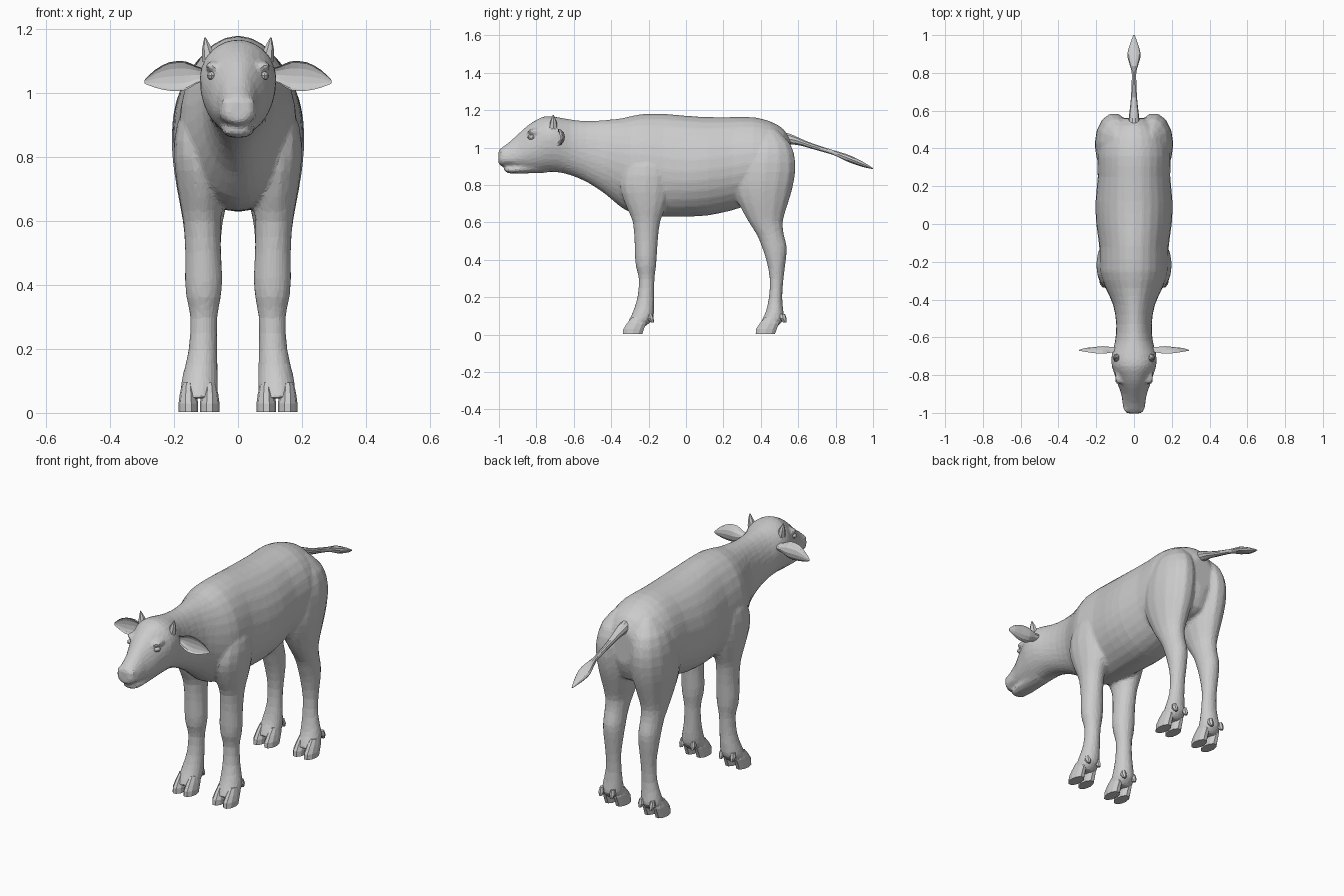
import bpy, bmesh, math
from mathutils import Vector


def spline(rows, sub):
    """Catmull-Rom interpolation through rows of numbers."""
    out = []
    for i in range(len(rows) - 1):
        a, b, c, d = (rows[min(max(k, 0), len(rows) - 1)] for k in (i - 1, i, i + 1, i + 2))
        for s in range(sub):
            t = s / sub
            out.append([0.5 * (2 * q + (r - p) * t + (2 * p - 5 * q + 4 * r - w) * t * t
                               + (3 * q - p - 3 * r + w) * t ** 3)
                        for p, q, r, w in zip(a, b, c, d)])
    return out + [list(rows[-1])]


def loft(bm, axis, rows, n=14, sub=2, side=1, cup=False):
    """Skin oval rings; row = position, u0, u1, v0, v1, height of widest point."""
    rows = [r if len(r) == 6 else (*r, (r[3] + r[4]) / 2) for r in rows]
    rings = []
    for t, u0, u1, v0, v1, vc in spline(rows, sub):
        ring = []
        for k in range(n):
            c, s = math.cos(2 * math.pi * k / n), math.sin(2 * math.pi * k / n)
            if cup and c < 0:
                c *= -0.5
            u = (u0 + u1) / 2 + (u1 - u0) / 2 * c
            v = vc + s * ((v1 - vc) if s > 0 else (vc - v0))
            p = {'x': (t, u, v), 'y': (u, t, v), 'z': (u, v, t)}[axis]
            ring.append(bm.verts.new((p[0] * side, p[1], p[2])))
        rings.append(ring)
    for a, b in zip(rings, rings[1:]):
        for k in range(n):
            bm.faces.new((a[k], a[(k + 1) % n], b[(k + 1) % n], b[k]))
    bm.faces.new(rings[0])
    bm.faces.new(rings[-1])


def ball(bm, center, size):
    vs = bmesh.ops.create_uvsphere(bm, u_segments=10, v_segments=6, radius=1)['verts']
    for v in vs:
        v.co = Vector(center) + Vector(a * b for a, b in zip(v.co, size))


def finish(name, bm):
    bmesh.ops.recalc_face_normals(bm, faces=bm.faces)
    me = bpy.data.meshes.new(name)
    bm.to_mesh(me)
    bm.free()
    ob = bpy.data.objects.new(name, me)
    bpy.context.collection.objects.link(ob)
    return ob


# Torso, neck and head: y, half width, bottom, top, widest height
TORSO = [
    (-1.003, .034, .912, .982, .945), (-.985, .054, .9, 1.0, .94), (-.95, .06, .9, 1.025, .94),
    (-.9, .068, .89, 1.07, .95), (-.85, .086, .875, 1.115, .98), (-.8, .102, .868, 1.148, 1.01),
    (-.75, .118, .868, 1.168, 1.04), (-.69, .118, .868, 1.163, 1.04), (-.62, .1, .853, 1.15, 1.0),
    (-.53, .094, .815, 1.142, .97), (-.43, .11, .75, 1.147, .94), (-.34, .15, .675, 1.157, .91),
    (-.25, .182, .638, 1.177, .9), (-.12, .184, .63, 1.18, .88), (0, .2, .63, 1.17, .87),
    (.12, .204, .637, 1.163, .88), (.25, .192, .665, 1.163, .9), (.36, .195, .7, 1.162, .92),
    (.45, .178, .72, 1.14, .93), (.52, .13, .75, 1.1, .94), (.56, .06, .85, 1.04, .96)]

# Legs: z, x inner, x outer, y front, y back
FRONT_LEG = [
    (1.0, .07, .14, -.26, -.15), (.9, .05, .192, -.33, -.09), (.8, .04, .2, -.355, -.08),
    (.72, .04, .192, -.335, -.095), (.66, .045, .182, -.31, -.115), (.6, .053, .172, -.285, -.138),
    (.5, .052, .166, -.276, -.15), (.42, .048, .167, -.274, -.155), (.36, .053, .162, -.268, -.16),
    (.3, .064, .15, -.253, -.168), (.2, .065, .155, -.26, -.17), (.12, .062, .173, -.285, -.17),
    (.08, .062, .18, -.305, -.178), (.045, .065, .18, -.32, -.215)]
HIND_LEG = [
    (1.1, .06, .11, .38, .48), (1.02, .015, .178, .31, .56), (.92, .006, .205, .265, .588),
    (.82, .006, .207, .25, .58), (.74, .015, .198, .262, .56), (.67, .03, .186, .295, .537),
    (.6, .047, .173, .335, .518), (.53, .053, .166, .38, .525), (.47, .053, .164, .404, .54),
    (.4, .056, .16, .428, .535), (.3, .066, .15, .447, .522), (.2, .066, .154, .443, .515),
    (.12, .063, .172, .425, .522), (.08, .063, .178, .405, .525), (.045, .065, .18, .39, .49)]

bm = bmesh.new()
loft(bm, 'y', [(y, -w, w, b, t, c) for y, w, b, t, c in TORSO], n=28)
# Lower jaw
loft(bm, 'y', [(-.972, -.02, .02, .878, .892), (-.955, -.04, .04, .864, .898),
               (-.9, -.05, .05, .86, .905), (-.75, -.06, .06, .864, .95)])
for s in (1, -1):
    loft(bm, 'z', FRONT_LEG, side=s)
    loft(bm, 'z', HIND_LEG, side=s)
    ball(bm, (s * .032, -.982, .968), (.022, .018, .02))     # nostril swelling
    ball(bm, (s * .078, -.81, 1.085), (.026, .04, .016))     # brow
body = finish("calf_body", bm)

# Fuse the overlapping volumes into one skin, then reduce to flat facets
mod = body.modifiers.new("fuse", 'REMESH')
mod.mode, mod.voxel_size = 'VOXEL', .0095
mod = body.modifiers.new("soften", 'SMOOTH')
mod.factor, mod.iterations = .5, 5
mod = body.modifiers.new("facets", 'DECIMATE')
mod.ratio = .12
bpy.context.view_layer.objects.active = body
body.select_set(True)
for m in [m.name for m in body.modifiers]:
    bpy.ops.object.modifier_apply(modifier=m)
for p in body.data.polygons:
    p.use_smooth = False

for s, label in ((1, "left"), (-1, "right")):
    # Cupped ear
    bm = bmesh.new()
    loft(bm, 'x', [(.095, -.70, -.65, 1.04, 1.075), (.13, -.715, -.65, 1.03, 1.085),
                   (.165, -.725, -.647, 1.01, 1.1), (.215, -.715, -.652, 1.008, 1.097),
                   (.26, -.695, -.657, 1.018, 1.073), (.292, -.675, -.667, 1.03, 1.042)],
         n=12, side=s, cup=True)
    finish(label + "_ear", bm)
    # Horn bud
    bm = bmesh.new()
    loft(bm, 'z', [(1.1, .062, .112, -.735, -.685), (1.14, .08, .112, -.725, -.692),
                   (1.175, .101, .105, -.712, -.708)], n=7, side=s)
    finish(label + "_horn", bm)
    # Eye
    bm = bmesh.new()
    ball(bm, (s * .083, -.828, 1.055), (.015, .02, .013))
    finish(label + "_eye", bm)
    # Cloven hooves with dewclaws
    for end, dy in (("front", 0), ("hind", .71)):
        bm = bmesh.new()
        for a, b in ((.058, .119), (.125, .186)):
            m = (a + b) / 2
            loft(bm, 'z', [(0.002, a, b, -.34 + dy, -.232 + dy), (.03, a, b, -.338 + dy, -.222 + dy),
                           (.06, a + .004, b - .004, -.318 + dy, -.21 + dy),
                           (.095, a + .012, b - .012, -.288 + dy, -.215 + dy)], n=10, sub=1, side=s)
            loft(bm, 'z', [(.065, m - .008, m + .008, -.19 + dy, -.172 + dy),
                           (.085, m - .016, m + .016, -.21 + dy, -.172 + dy),
                           (.11, m - .01, m + .01, -.21 + dy, -.18 + dy)], n=7, sub=1, side=s)
        finish(f"{end}_{label}_hoof", bm)

# Tail with tuft
bm = bmesh.new()
loft(bm, 'y', [(y, -w, w, b, t) for y, w, b, t in (
    (.5, .03, 1.02, 1.09), (.56, .028, 1.015, 1.073), (.61, .022, 1.01, 1.05),
    (.67, .016, .993, 1.025), (.76, .012, .968, .995), (.81, .013, .95, .98),
    (.86, .028, .925, .965), (.9, .035, .91, .948), (.95, .022, .894, .922),
    (1.0, .004, .884, .89))], n=10)
finish("tail", bm)
